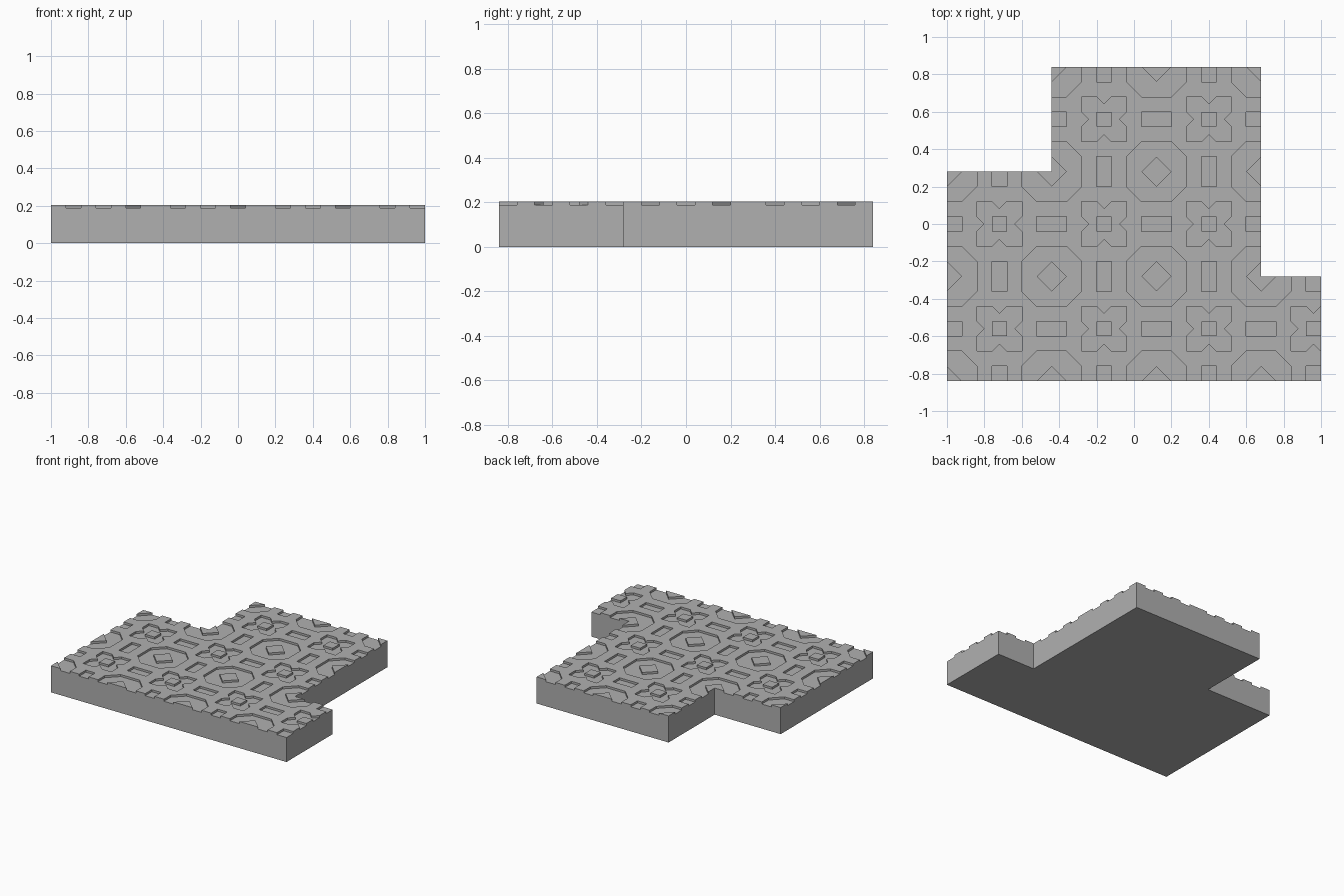
import bpy, bmesh
from mathutils import Vector, Matrix

if "Cube" in bpy.data.objects:
    bpy.data.objects.remove(bpy.data.objects["Cube"])

U = 0.04            # pattern unit; every plan coordinate below is a whole number of units
TOP, FLOOR = 5.1, 4.7


def prism(bm, loops, z0, z1):
    """Solid prism from an outline and optional inner hole outlines."""
    edges = []
    for loop in loops:
        vs = [bm.verts.new((x, y, z0)) for x, y in loop]
        edges += [bm.edges.new((vs[i], vs[(i + 1) % len(vs)])) for i in range(len(vs))]
    if len(loops) == 1:
        faces = [bm.faces.new(vs)]
    else:
        res = bmesh.ops.triangle_fill(bm, edges=edges, use_beauty=True, normal=(0, 0, 1))
        faces = [g for g in res["geom"] if isinstance(g, bmesh.types.BMFace)]
    ext = bmesh.ops.extrude_face_region(bm, geom=faces)
    bmesh.ops.translate(bm, vec=Vector((0, 0, z1 - z0)),
                        verts=[g for g in ext["geom"] if isinstance(g, bmesh.types.BMVert)])


def make_object(name, bm):
    bmesh.ops.recalc_face_normals(bm, faces=bm.faces[:])
    me = bpy.data.meshes.new(name)
    bm.to_mesh(me)
    bm.free()
    ob = bpy.data.objects.new(name, me)
    bpy.context.collection.objects.link(ob)
    return ob


def quarter_turns(pts):
    """Repeat points four times around the origin."""
    out = []
    for _ in range(4):
        out += pts
        pts = [(-y, x) for x, y in pts]
    return out


def rect(hx, hy):
    return [(-hx, -hy), (hx, -hy), (hx, hy), (-hx, hy)]


# Motifs: octagon ring round a diamond, notched square round a stud, plain slots
octagon = [quarter_turns([(4, -2), (4, 2)]), quarter_turns([(2, 0)])]
notched = [quarter_turns([(3, -3), (3, -1), (2, 0), (3, 1)]), rect(1, 1)]
slot_x, slot_y = [rect(2, 1)], [rect(1, 2)]

# Stepped slab
bm = bmesh.new()
prism(bm, [[(-25, -21), (25, -21), (25, -7), (17, -7), (17, 21),
            (-11, 21), (-11, 7), (-25, 7)]], 0, TOP)
slab = make_object("floor_tile", bm)

# Dark grey stone
stone = bpy.data.materials.new("dark_stone")
stone.diffuse_color = (0.434, 0.434, 0.434, 1)
stone.use_nodes = True
stone.node_tree.nodes["Principled BSDF"].inputs["Base Color"].default_value = stone.diffuse_color
slab.data.materials.append(stone)

# Carved pattern cutter
bm = bmesh.new()
oct_x, oct_y = (-25, -11, 3, 17), (-21, -7, 7, 21)
sq_x, sq_y = (-18, -4, 10, 24), (-14, 0, 14)
for motif, xs, ys in ((octagon, oct_x, oct_y), (notched, sq_x, sq_y),
                      (slot_x, oct_x, sq_y), (slot_y, sq_x, oct_y)):
    for cx in xs:
        for cy in ys:
            prism(bm, [[(x + cx, y + cy) for x, y in lp] for lp in motif], FLOOR, TOP + 1)
cutter = make_object("pattern_cutter", bm)
cutter.data.materials.append(stone)
cutter.hide_render = True

# Carve, then scale to final size
mod = slab.modifiers.new("carve", "BOOLEAN")
mod.operation = "DIFFERENCE"
mod.solver = "EXACT"
mod.object = cutter
bpy.context.view_layer.objects.active = slab
bpy.ops.object.modifier_apply(modifier=mod.name)
bpy.data.objects.remove(cutter, do_unlink=True)
slab.data.transform(Matrix.Scale(U, 4))
